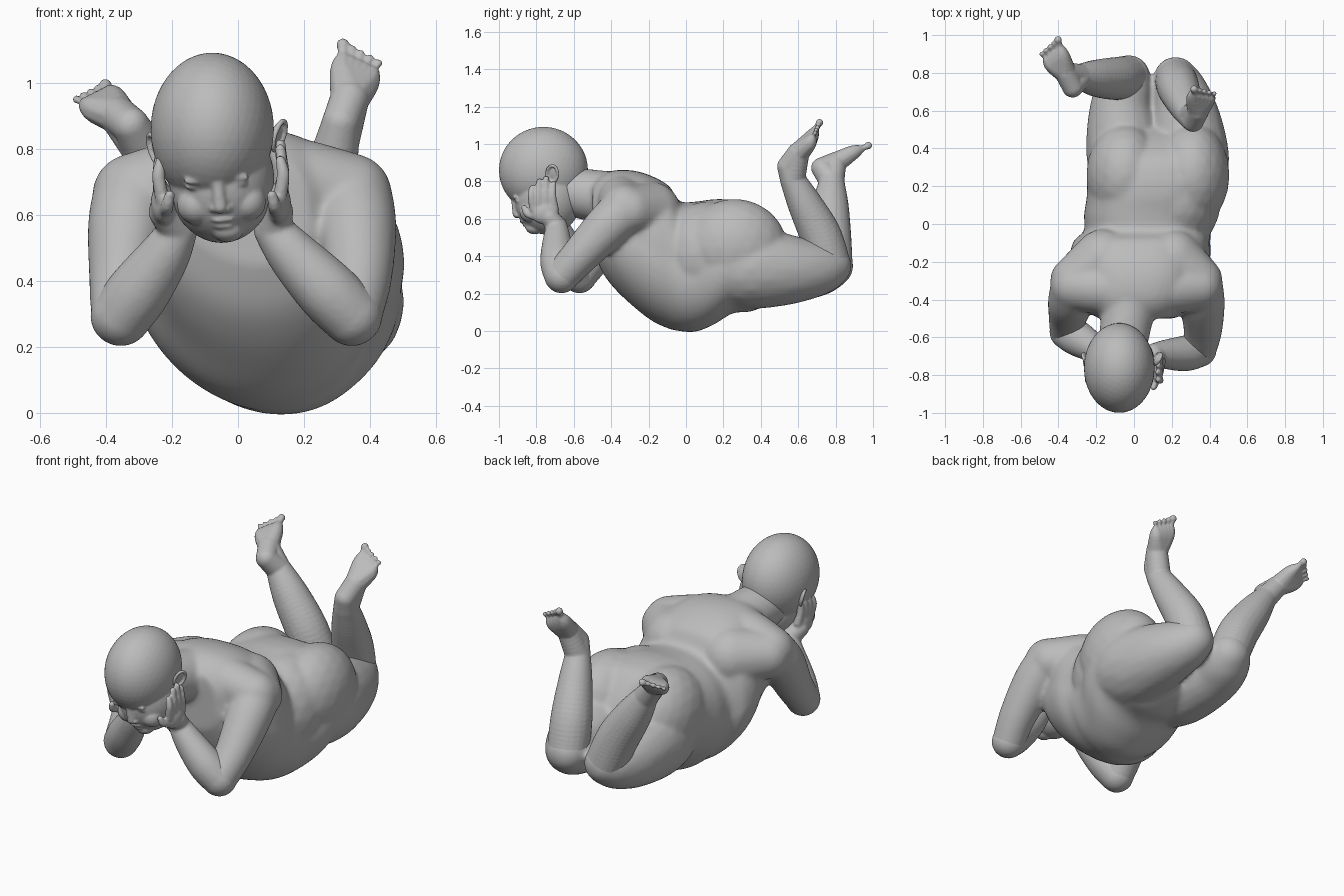
import bpy, bmesh, math
from mathutils import Vector, Matrix, Euler

skin = bpy.data.materials.new("grey_clay")
skin.diffuse_color = (0.5, 0.5, 0.5, 1)


def spline(pts, n):
    """Catmull-Rom interpolation through tuples of any length."""
    out = []
    for i in range(len(pts) - 1):
        a, b, c, d = (pts[max(i - 1, 0)], pts[i], pts[i + 1], pts[min(i + 2, len(pts) - 1)])
        for k in range(n):
            t = k / n
            out.append(tuple(0.5 * (2 * q + (r - p) * t + (2 * p - 5 * q + 4 * r - s) * t * t
                             + (3 * q - p - 3 * r + s) * t ** 3) for p, q, r, s in zip(a, b, c, d)))
    return out + [pts[-1]]


def ball(bm, c, r, rot=(0, 0, 0), sub=3):
    r = r if isinstance(r, tuple) else (r, r, r)
    m = Matrix.Translation(c) @ Euler(rot).to_matrix().to_4x4() @ Matrix.Diagonal((*r, 1))
    bmesh.ops.create_icosphere(bm, subdivisions=sub, radius=1, matrix=m)


def limb(bm, pts, n=8, sub=3):
    for x, y, z, r in spline(pts, n):
        ball(bm, (x, y, z), r, sub=sub)


def loft(bm, sections, sides=48):
    """Rounded cross-sections along y: (y, centre x, half width, top, bottom)."""
    rings = []
    for y, cx, hw, top, bot in sections:
        cz, hh, ring = (top + bot) / 2, (top - bot) / 2, []
        for k in range(sides):
            a = 2 * math.pi * k / sides
            c, s = math.cos(a), math.sin(a)
            e = 2 / 2.45 if s > 0 else 1.0
            lean = -0.055 * min(s, 0)  # belly sags to one side
            ring.append(bm.verts.new((cx + lean + hw * math.copysign(abs(c) ** e, c), y,
                                      cz + hh * math.copysign(abs(s) ** e, s))))
        rings.append(ring)
    for a, b in zip(rings, rings[1:]):
        for k in range(sides):
            j = (k + 1) % sides
            bm.faces.new((a[k], a[j], b[j], b[k]))
    bm.faces.new(rings[0][::-1])
    bm.faces.new(rings[-1])
    bmesh.ops.recalc_face_normals(bm, faces=bm.faces)


def finish(bm, name, voxel, smooth):
    """Fuse the overlapping forms into one smooth skin."""
    me = bpy.data.meshes.new(name)
    bm.to_mesh(me)
    bm.free()
    ob = bpy.data.objects.new(name, me)
    bpy.context.collection.objects.link(ob)
    bpy.ops.object.select_all(action='DESELECT')
    bpy.context.view_layer.objects.active = ob
    ob.select_set(True)
    m = ob.modifiers.new("fuse", 'REMESH')
    m.mode, m.voxel_size = 'VOXEL', voxel
    bpy.ops.object.modifier_apply(modifier=m.name)
    m = ob.modifiers.new("soften", 'SMOOTH')
    m.factor, m.iterations = 0.5, smooth
    bpy.ops.object.modifier_apply(modifier=m.name)
    ob.data.materials.clear()
    ob.data.materials.append(skin)
    bpy.ops.object.shade_smooth()
    return ob


# Limb paths: (x, y, z, radius)
ARMS = {
    "right": ([(0.34, -0.32, 0.65, 0.13), (0.36, -0.42, 0.56, 0.122), (0.365, -0.56, 0.41, 0.103),
               (0.345, -0.665, 0.295, 0.092)],
              [(0.345, -0.665, 0.295, 0.093), (0.27, -0.685, 0.37, 0.095), (0.17, -0.69, 0.475, 0.078),
               (0.105, -0.69, 0.555, 0.058)], 0.118),
    "left": ([(-0.315, -0.34, 0.65, 0.128), (-0.335, -0.41, 0.56, 0.122), (-0.35, -0.49, 0.41, 0.103),
              (-0.355, -0.57, 0.295, 0.092)],
             [(-0.355, -0.57, 0.295, 0.093), (-0.30, -0.605, 0.37, 0.095), (-0.225, -0.65, 0.475, 0.078),
              (-0.18, -0.68, 0.555, 0.058)], -0.222),
}
LEGS = {
    "right": ([(0.285, 0.22, 0.33, 0.19), (0.288, 0.34, 0.335, 0.217), (0.28, 0.48, 0.33, 0.20),
               (0.265, 0.61, 0.328, 0.17), (0.24, 0.71, 0.335, 0.142), (0.22, 0.77, 0.35, 0.116)],
              [(0.22, 0.77, 0.35, 0.112), (0.235, 0.72, 0.51, 0.112), (0.27, 0.635, 0.68, 0.092),
               (0.298, 0.57, 0.81, 0.068)],
              [(0.312, 0.545, 0.88, 0.058), (0.338, 0.60, 0.95, 0.06)],
              (0.318, 0.665, 1.03), (0.388, 0.655, 1.0), (0.318, 0.714, 1.115), (0.426, 0.69, 1.06)),
    "left": ([(-0.02, 0.22, 0.34, 0.19), (-0.04, 0.34, 0.335, 0.21), (-0.06, 0.48, 0.33, 0.192),
              (-0.068, 0.61, 0.328, 0.166), (-0.05, 0.71, 0.335, 0.146), (-0.03, 0.78, 0.35, 0.116)],
             [(-0.03, 0.78, 0.35, 0.112), (-0.10, 0.77, 0.51, 0.114), (-0.20, 0.772, 0.67, 0.098),
              (-0.285, 0.78, 0.80, 0.067)],
             [(-0.325, 0.725, 0.872, 0.056), (-0.362, 0.80, 0.90, 0.058)],
             (-0.378, 0.885, 0.95), (-0.432, 0.84, 0.92), (-0.402, 0.975, 0.992), (-0.49, 0.90, 0.95)),
}

# Body: chest, belly and hips fused with shoulders, upper arms, buttocks and thighs
bm = bmesh.new()
loft(bm, spline([
    (-0.50, 0.01, 0.20, 0.79, 0.45), (-0.45, 0.01, 0.27, 0.835, 0.32),
    (-0.38, 0.02, 0.32, 0.86, 0.225), (-0.28, 0.03, 0.345, 0.858, 0.13),
    (-0.18, 0.03, 0.37, 0.828, 0.053), (-0.09, 0.04, 0.36, 0.775, 0.012),
    (-0.035, 0.07, 0.335, 0.695, 0.0), (0.05, 0.08, 0.345, 0.692, -0.004),
    (0.15, 0.11, 0.36, 0.705, 0.035), (0.25, 0.12, 0.37, 0.70, 0.095),
    (0.35, 0.125, 0.36, 0.665, 0.105), (0.45, 0.12, 0.32, 0.55, 0.15),
    (0.52, 0.12, 0.25, 0.42, 0.20)], 5))
for sx in (0.34, -0.315):
    limb(bm, [(0.01, -0.34, 0.72, 0.135), (sx / 2, -0.345, 0.70, 0.135), (sx, -0.33, 0.66, 0.128)])
    limb(bm, [(0.015 + sx * 0.55, -0.19, 0.635, 0.165), (sx, -0.30, 0.645, 0.13)])
ball(bm, (0.308, 0.26, 0.45), (0.198, 0.28, 0.258))
ball(bm, (-0.05, 0.26, 0.45), (0.203, 0.275, 0.255))
ball(bm, (0.22, 0.12, 0.41), (0.24, 0.27, 0.285))
limb(bm, [(-0.02, -0.40, 0.71, 0.145), (-0.065, -0.66, 0.75, 0.13)])
for data in (*ARMS.values(), *LEGS.values()):
    limb(bm, data[0], 10)
finish(bm, "body", 0.0115, 15)

# Head: skull, face, cheeks, nose, lips and eyelids
SKULL = ((-0.078, -0.762, 0.86), (0.187, 0.238, 0.232))
FACE = ((-0.05, -0.74, 0.705), (0.16, 0.178, 0.19))


def face_y(x, z):
    """Front surface of the head at a given x and z."""
    ys = []
    for c, r in (SKULL, FACE):
        d = 1 - ((x - c[0]) / r[0]) ** 2 - ((z - c[2]) / r[2]) ** 2
        if d > 0:
            ys.append(c[1] - r[1] * math.sqrt(d))
    return min(ys)


def feature(bm, x, z, r, depth=0.0, rot=(0, 0, 0)):
    ball(bm, (x, face_y(x, z) + depth, z), r, rot)


bm = bmesh.new()
ball(bm, *SKULL, sub=4)
ball(bm, *FACE, sub=4)
for x, z in ((-0.125, 0.63), (0.025, 0.64)):
    feature(bm, x, z, (0.06, 0.06, 0.06), 0.054)
feature(bm, -0.032, 0.555, (0.05, 0.05, 0.038), 0.038)
limb(bm, [(-0.062, face_y(-0.062, 0.70) + 0.018, 0.70, 0.02),
          (-0.054, face_y(-0.054, 0.625) - 0.004, 0.625, 0.022)])
for dx in (-0.02, 0.02):
    feature(bm, -0.053 + dx, 0.618, (0.013, 0.016, 0.012))
feature(bm, -0.045, 0.585, (0.036, 0.014, 0.008), 0.002, (0, -0.08, 0))
feature(bm, -0.042, 0.566, (0.030, 0.014, 0.009), 0.002, (0, -0.08, 0))
for x, z in ((-0.134, 0.695), (0.002, 0.707)):
    feature(bm, x, z + 0.007, (0.032, 0.012, 0.011), 0.005)
    feature(bm, x, z - 0.012, (0.029, 0.011, 0.008), 0.006)
finish(bm, "head", 0.0065, 4)

# Ears: a curled rim around a thin shell
for side, cx, cz in (("right", 0.125, 0.84), ("left", -0.253, 0.80)):
    s = 1 if side == "right" else -1
    bm = bmesh.new()
    tilt = (-0.25, 0.25 * s, -0.45 * s)
    ball(bm, (cx - 0.012 * s, -0.715, cz), (0.010, 0.030, 0.042), tilt)
    for k in range(28):
        a = 2 * math.pi * k / 28
        p = Euler(tilt).to_matrix() @ Vector((0, 0.032 * math.cos(a), 0.046 * math.sin(a)))
        ball(bm, p + Vector((cx, -0.715, cz)), 0.009, sub=2)
    finish(bm, side + "_ear", 0.005, 2)

# Forearms with hands pressed to the cheeks
for side, (upper, fore, hx) in ARMS.items():
    s = 1 if side == "right" else -1
    bm = bmesh.new()
    limb(bm, fore)
    limb(bm, [fore[-1], (hx, -0.73, 0.61, 0.05)])
    ball(bm, (hx + 0.005 * s, -0.755, 0.635), (0.038, 0.075, 0.062), (0.3, 0, 0))
    for i in range(4):
        y, top = -0.815 + 0.038 * i, (0.765, 0.80, 0.815, 0.785)[i]
        limb(bm, [(hx + 0.008 * s, y, 0.65, 0.023), (hx + 0.019 * s, y - 0.012, 0.72, 0.021),
                  (hx + 0.010 * s, y - 0.008, top, 0.017)], 7, 2)
    limb(bm, [(hx, -0.78, 0.61, 0.025), (hx - 0.007 * s, -0.845, 0.625, 0.021),
              (hx - 0.015 * s, -0.865, 0.66, 0.017)], 7, 2)
    finish(bm, side + "_forearm_and_hand", 0.008, 4)

# Raised lower legs, each foot with five toes
for side, (thigh, shin, foot, ball_in, ball_out, big, little) in LEGS.items():
    bm = bmesh.new()
    for part in (shin, foot, [shin[-1], foot[0]], [shin[-1], foot[1]]):
        limb(bm, part)
    for i in range(5):
        base = Vector(ball_in).lerp(Vector(ball_out), i / 4)
        tip = Vector(big).lerp(Vector(little), i / 4)
        r = (0.021, 0.0145, 0.014, 0.0135, 0.013)[i]
        limb(bm, [foot[1], (*base, 0.042), (*base.lerp(tip, 0.45), 0.026)], 6, 2)
        limb(bm, [(*base.lerp(tip, 0.45), r * 0.9), (*base.lerp(tip, 0.85), r * 0.8), (*tip, r)], 5, 2)
    finish(bm, side + "_lower_leg_and_foot", 0.0062, 3)
